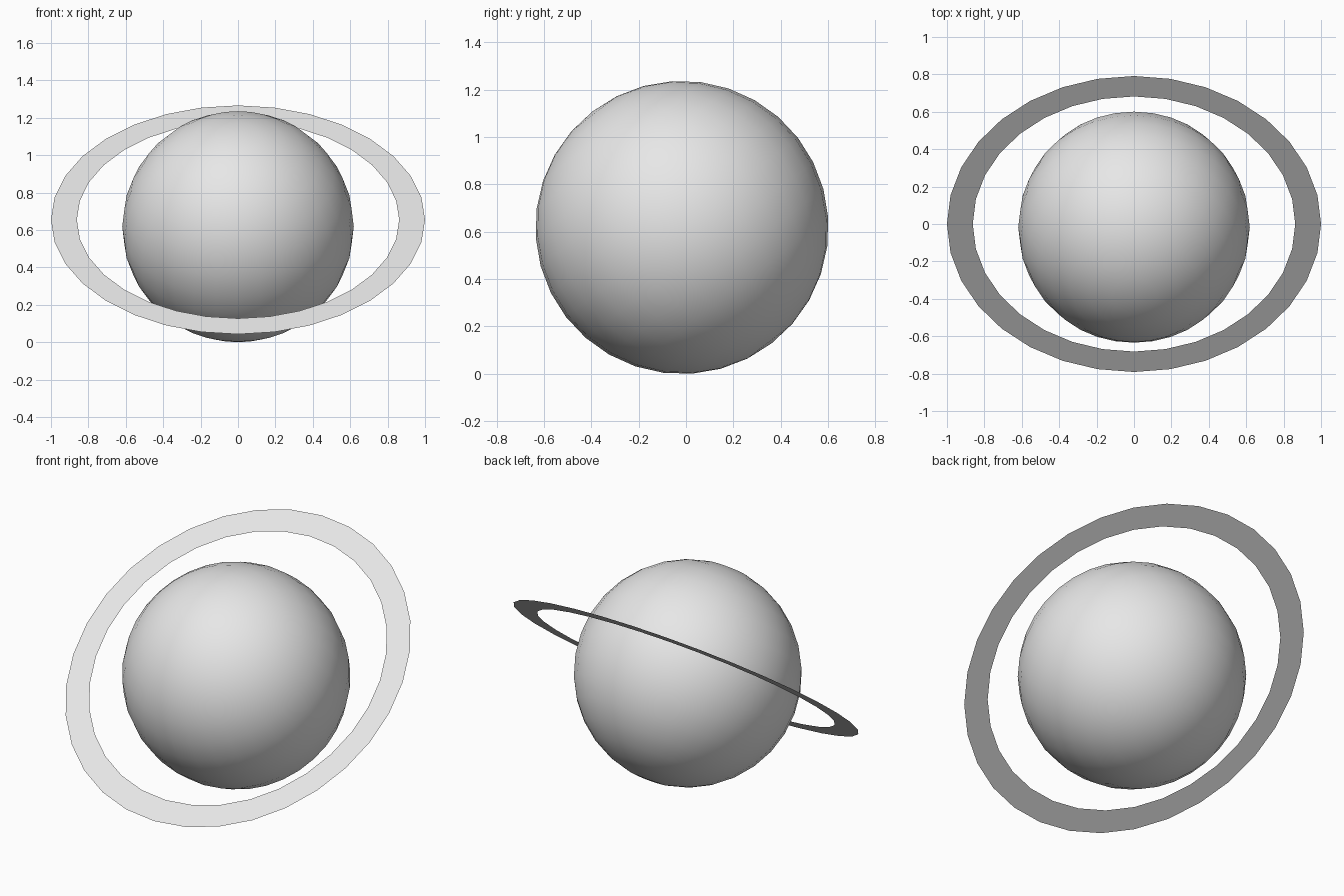
import bpy, bmesh, math
from mathutils import Matrix, Vector

cube = bpy.data.objects.get("Cube")
if cube:
    bpy.data.objects.remove(cube, do_unlink=True)

TILT = math.radians(37.7)
SEGMENTS = 32

# Single grey material
grey = bpy.data.materials.new("light_grey")
grey.use_nodes = True
colour = (0.8, 0.8, 0.8, 1.0)
grey.diffuse_color = colour
grey.node_tree.nodes["Principled BSDF"].inputs["Base Color"].default_value = colour


def add_part(name, bm, location, smooth):
    """Turn a bmesh into a tilted, placed object."""
    for face in bm.faces:
        face.smooth = smooth
    mesh = bpy.data.meshes.new(name)
    bm.to_mesh(mesh)
    bm.free()
    mesh.materials.append(grey)
    obj = bpy.data.objects.new(name, mesh)
    obj.location = location
    obj.rotation_euler.x = TILT
    bpy.context.collection.objects.link(obj)
    return obj


# Planet: smooth UV sphere
bm = bmesh.new()
bmesh.ops.create_uvsphere(bm, u_segments=SEGMENTS, v_segments=16, radius=0.619)
add_part("planet", bm, (0, -0.017, 0.618), True)

# Ring: flat annulus, one quad per segment
bm = bmesh.new()
loops = []
for radius in (0.862, 1.0):
    loops.append([bm.verts.new(Matrix.Rotation(math.tau * i / SEGMENTS, 3, "Z")
                               @ Vector((radius, 0, 0))) for i in range(SEGMENTS)])
inner, outer = loops
for i in range(SEGMENTS):
    j = (i + 1) % SEGMENTS
    bm.faces.new((inner[i], outer[i], outer[j], inner[j]))
add_part("ring", bm, (0, 0, 0.655), False)
